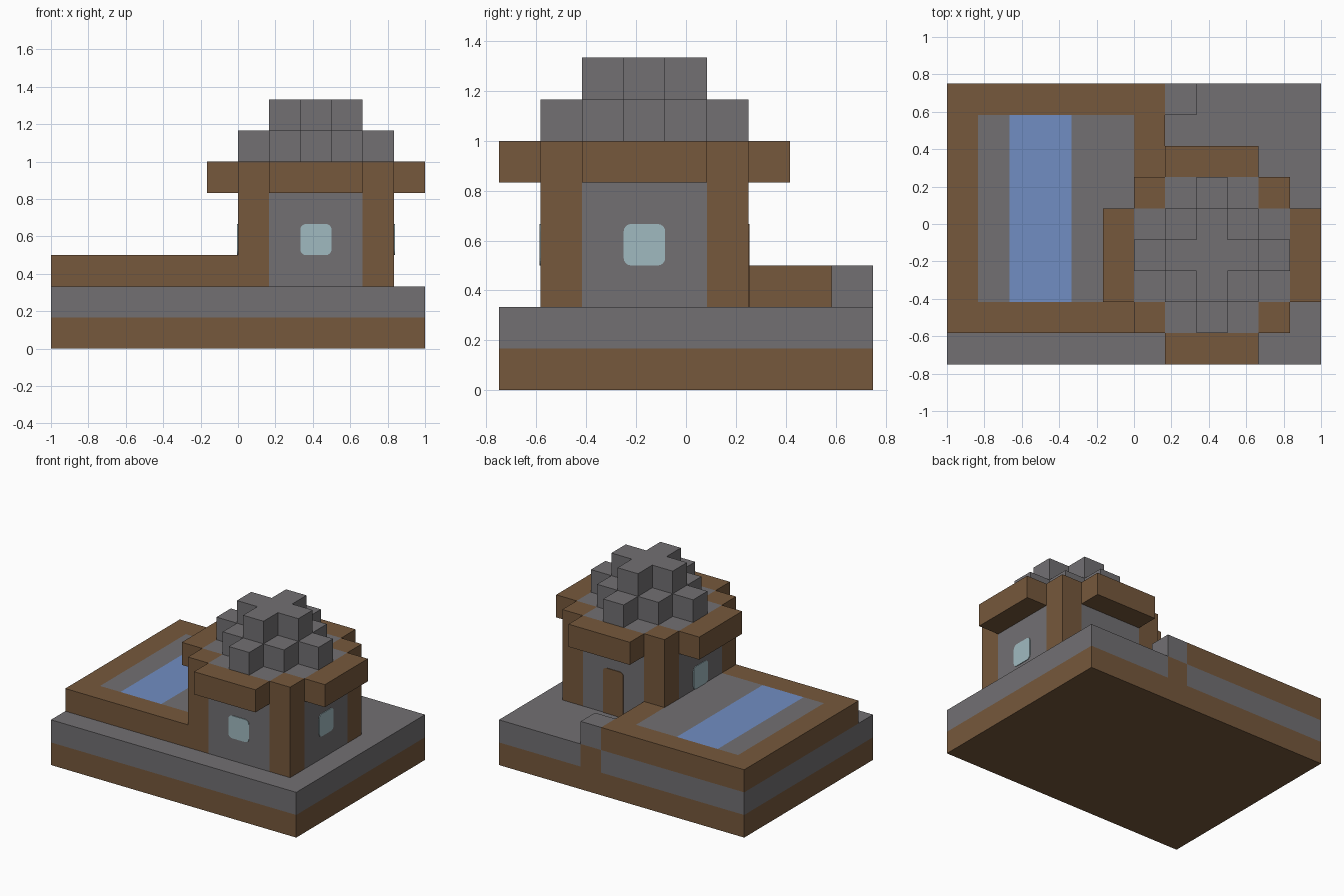
import bpy
import bmesh
from mathutils import Vector

if "Cube" in bpy.data.objects:
    bpy.data.objects.remove(bpy.data.objects["Cube"], do_unlink=True)

U = 1 / 6                          # one building block
ORIGIN = Vector((-1, -0.75, 0))    # corner of the block grid


def material(name, rgb):
    m = bpy.data.materials.new(name)
    m.use_nodes = True
    m.diffuse_color = (*rgb, 1)
    m.node_tree.nodes["Principled BSDF"].inputs["Base Color"].default_value = (*rgb, 1)
    return m


STONE = material("stone grey", (0.168, 0.162, 0.171))
WOOD = material("wood brown", (0.181, 0.098, 0.045))
GLASS = material("pale glass", (0.352, 0.491, 0.527))
WATER = material("water blue", (0.165, 0.270, 0.540))


def finish(name, bm, mat):
    bmesh.ops.recalc_face_normals(bm, faces=bm.faces)
    mesh = bpy.data.meshes.new(name)
    bm.to_mesh(mesh)
    bm.free()
    mesh.materials.append(mat)
    obj = bpy.data.objects.new(name, mesh)
    bpy.context.collection.objects.link(obj)
    return obj


def add_box(bm, lo, hi):
    """Add a box given by two corners in block units."""
    lo, hi = Vector(lo), Vector(hi)
    verts = bmesh.ops.create_cube(bm, size=1)["verts"]
    for v in verts:
        v.co = ORIGIN + U * Vector([(a + b) / 2 + c * (b - a)
                                    for a, b, c in zip(lo, hi, v.co)])


def box(name, mat, x, y, z):
    bm = bmesh.new()
    add_box(bm, *zip(x, y, z))
    return finish(name, bm, mat)


def prism(name, mat, outline, z0, z1):
    """Extrude an outline in block units."""
    bm = bmesh.new()
    face = bm.faces.new([bm.verts.new(ORIGIN + U * Vector((x, y, z0))) for x, y in outline])
    top = bmesh.ops.extrude_face_region(bm, geom=[face])["geom"]
    rise = Vector((0, 0, U * (z1 - z0)))
    bmesh.ops.translate(bm, vec=rise, verts=[g for g in top if isinstance(g, bmesh.types.BMVert)])
    return finish(name, bm, mat)


def plate(name, mat, x, y, z, axis, round_bottom=True):
    """Thin panel with rounded corners, lying across the given axis."""
    bm = bmesh.new()
    add_box(bm, *zip(x, y, z))
    middle = sum((v.co.z for v in bm.verts), 0) / len(bm.verts)
    edges = [e for e in bm.edges
             if abs((e.verts[0].co - e.verts[1].co)[axis]) > 1e-5
             and all(abs((e.verts[0].co - e.verts[1].co)[k]) < 1e-5 for k in range(3) if k != axis)
             and (round_bottom or e.verts[0].co.z > middle)]
    bmesh.ops.bevel(bm, geom=edges, offset=0.03, segments=4, profile=0.5, affect='EDGES')
    return finish(name, bm, mat)


# Ground slab: wooden layer below, stone layer above with one wooden block at the back
box("ground_lower", WOOD, (0, 12), (0, 9), (0, 1))
box("ground_upper", STONE, (0, 12), (0, 8), (1, 2))
box("ground_back_right", STONE, (0, 7), (8, 9), (1, 2))
box("ground_back_block", WOOD, (7, 8), (8, 9), (1, 2))
box("ground_back_left", STONE, (8, 12), (8, 9), (1, 2))
box("step_block", STONE, (7, 8), (8, 9), (2, 3))

# Pool: wooden rim, stone floor and water flush with it
box("pool_rim_right", WOOD, (0, 1), (1, 9), (2, 3))
box("pool_rim_front", WOOD, (1, 6), (1, 2), (2, 3))
box("pool_rim_back", WOOD, (1, 7), (8, 9), (2, 3))
box("pool_rim_left", WOOD, (6, 7), (6, 8), (2, 3))
box("pool_edge_right", STONE, (1, 2), (2, 8), (2, 3))
box("pool_water", WATER, (2, 4), (2, 8), (2, 3))
box("pool_edge_left", STONE, (4, 6), (2, 8), (2, 3))

# Tower: cross-shaped stone walls with wooden corner posts
CX, CY = 8.5, 3.5
quarter = [(2.5, 1.5), (1.5, 1.5), (1.5, 2.5)]
outline = []
for turn in range(4):
    outline += [(CX + a, CY + b) for a, b in quarter]
    quarter = [(-b, a) for a, b in quarter]
prism("tower_walls", STONE, outline, 2, 6)
for x, side in ((6, "right"), (10, "left")):
    for y, end in ((1, "front"), (5, "back")):
        box(f"post_{end}_{side}", WOOD, (x, x + 1), (y, y + 1), (2, 6))

# Overhanging eave beams
for y, end in ((0, "front"), (6, "back")):
    box(f"eave_{end}", WOOD, (7, 10), (y, y + 1), (5, 6))
for x, side in ((5, "right"), (11, "left")):
    box(f"eave_{side}", WOOD, (x, x + 1), (2, 5), (5, 6))

# Stepped roof: two diamond-shaped tiers made of rows
for radius, z, name in ((2, 6, "roof_lower_tier"), (1, 7, "roof_upper_tier")):
    bm = bmesh.new()
    for row in range(-radius, radius + 1):
        half = radius - abs(row) + 0.5
        add_box(bm, (CX - half, CY + row - 0.5, z), (CX + half, CY + row + 0.5, z + 1))
    finish(name, bm, STONE)

# Windows on three walls and a door at the back
T = 0.03
plate("window_front", GLASS, (8, 9), (1 - T, 1), (3, 4), 1)
plate("window_right", GLASS, (6 - T, 6), (3, 4), (3, 4), 0)
plate("window_left", GLASS, (11, 11 + T), (3, 4), (3, 4), 0)
plate("door", WOOD, (8, 9), (6, 6 + T), (2, 4), 1, round_bottom=False)
